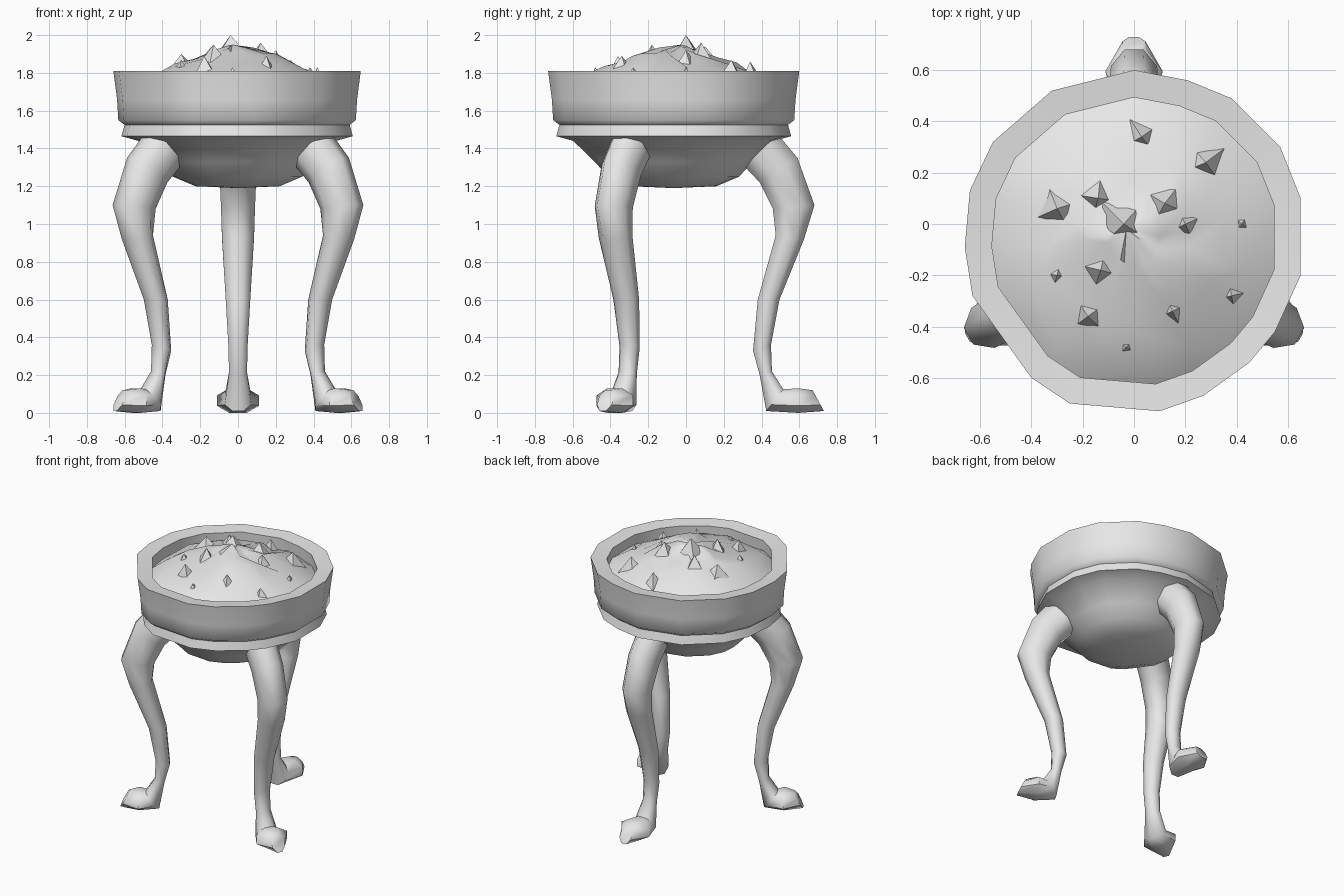
import bpy, bmesh, math, random
from mathutils import Vector

if "Cube" in bpy.data.objects:
    bpy.data.objects.remove(bpy.data.objects["Cube"])

random.seed(7)
CY = -0.065  # bowl axis sits slightly forward of the origin

grey = bpy.data.materials.new("plain grey")
grey.diffuse_color = (0.8, 0.8, 0.8, 1)
grey.use_nodes = True
grey.node_tree.nodes["Principled BSDF"].inputs["Base Color"].default_value = grey.diffuse_color


def finish(name, bm, angle):
    bmesh.ops.recalc_face_normals(bm, faces=bm.faces)
    me = bpy.data.meshes.new(name)
    bm.to_mesh(me)
    bm.free()
    ob = bpy.data.objects.new(name, me)
    bpy.context.collection.objects.link(ob)
    me.materials.append(grey)
    bpy.ops.object.select_all(action='DESELECT')
    ob.select_set(True)
    bpy.context.view_layer.objects.active = ob
    bpy.ops.object.shade_smooth_by_angle(angle=math.radians(angle))
    return ob


def bridge(bm, rings):
    for a, b in zip(rings, rings[1:]):
        n = len(a)
        for i in range(n):
            j = (i + 1) % n
            bm.faces.new((a[i], a[j], b[j], b[i]))


def fan(bm, ring, tip):
    v = bm.verts.new(tip)
    for i in range(len(ring)):
        bm.faces.new((ring[i], ring[(i + 1) % len(ring)], v))


# Slightly uneven hand-shaped rim outline
OUTLINE = [(0, .6), (.21, .56), (.38, .49), (.57, .3), (.65, .1), (.65, -.2),
           (.55, -.42), (.45, -.54), (.27, -.67), (.1, -.73), (-.25, -.7),
           (-.4, -.6), (-.63, -.28), (-.66, -.09), (-.64, .13), (-.55, .32),
           (-.32, .52)]


def outline_ring(bm, s, z, jitter=0.0, jz=0.0):
    u = random.uniform
    return [bm.verts.new((x * s + u(-jitter, jitter),
                          CY + (y - CY) * s + u(-jitter, jitter),
                          z + u(-jz, jz))) for x, y in OUTLINE]


# Bowl: inner wall, flat rim, outer wall, lip and rounded underside
bm = bmesh.new()
profile = [(.85, 1.68), (.84, 1.80), (1, 1.81), (.97, 1.66), (.96, 1.55),
           (.91, 1.525), (.935, 1.465), (.8, 1.44), (.63, 1.33), (.52, 1.25),
           (.34, 1.2)]
rings = [outline_ring(bm, s, z) for s, z in profile]
bridge(bm, rings)
fan(bm, rings[-1], (0, CY, 1.19))
finish("bowl", bm, 55)

# Mound of coals filling the bowl
bm = bmesh.new()
mound = [(.87, 1.71, 0, .01), (.72, 1.77, .02, .02), (.52, 1.835, .025, .025),
         (.33, 1.88, .025, .025), (.15, 1.92, .012, .015)]
rings = [outline_ring(bm, *m) for m in mound]
bridge(bm, rings)
fan(bm, rings[-1], (-.03, -.02, 1.95))
finish("coal_mound", bm, 55)

# Jagged coal lumps poking out: x, y, tip height, size
LUMPS = [(-.04, 0, 2.0, .12), (.12, .08, 1.96, .10), (.2, .0, 1.92, .10),
         (-.3, .06, 1.90, .11), (-.14, .1, 1.94, .09), (.28, .24, 1.87, .10),
         (.03, .34, 1.86, .09), (-.13, -.18, 1.95, .09), (.15, -.34, 1.89, .10),
         (.38, -.28, 1.83, .08), (-.18, -.36, 1.89, .09), (.42, .0, 1.83, .08),
         (-.03, -.48, 1.83, .08), (-.3, -.2, 1.87, .09)]
bm = bmesh.new()
for x, y, top, size in LUMPS:
    start = random.uniform(0, 6.28)
    low = [bm.verts.new((x + size * random.uniform(.7, 1.2) * math.cos(start + k * 1.571),
                         y + size * random.uniform(.7, 1.2) * math.sin(start + k * 1.571),
                         top - .12)) for k in range(4)]
    fan(bm, low, (x, y, top))
    bm.faces.new(low)
finish("coal_lumps", bm, 40)

# Leg sections: outer (r, z), inner (r, z), half width
SECTIONS = [(.53, 1.50, .38, 1.30, .10), (.655, 1.35, .455, 1.22, .097),
            (.745, 1.10, .525, 1.08, .09), (.69, .92, .54, .94, .085),
            (.56, .60, .445, .60, .065), (.515, .36, .42, .33, .05),
            (.52, .22, .455, .20, .048), (.58, .125, .49, .01, .07),
            (.66, .13, .66, 0, .112), (.735, .12, .795, .01, .045)]


def leg(name, degrees, foot_scale):
    bm = bmesh.new()
    a = math.radians(degrees)
    out = Vector((math.cos(a), math.sin(a), 0))
    side = Vector((-out.y, out.x, 0))
    base = Vector((0, CY, 0))
    up = Vector((0, 0, 1))
    rings = []
    for i, (ro, zo, ri, zi, w) in enumerate(SECTIONS):
        k = foot_scale if i > 7 else 1
        p = base + out * ro * k + up * zo
        q = base + out * ri * k + up * zi
        ring = []
        for n in range(8):  # eight-sided section with flat top and bottom
            t = math.radians(22.5 + 45 * n)
            c, s = (f(t) / math.cos(math.pi / 8) for f in (math.cos, math.sin))
            ring.append(bm.verts.new((p + q) / 2 + (p - q) / 2 * c + side * w * s))
        rings.append(ring)
    bridge(bm, rings)
    bm.faces.new(rings[0])
    bm.faces.new(rings[-1])
    finish(name, bm, 55)


# Three curved legs with clawed feet
leg("back_leg", 90, 1.0)
leg("front_right_leg", -30, .945)
leg("front_left_leg", 210, .945)
